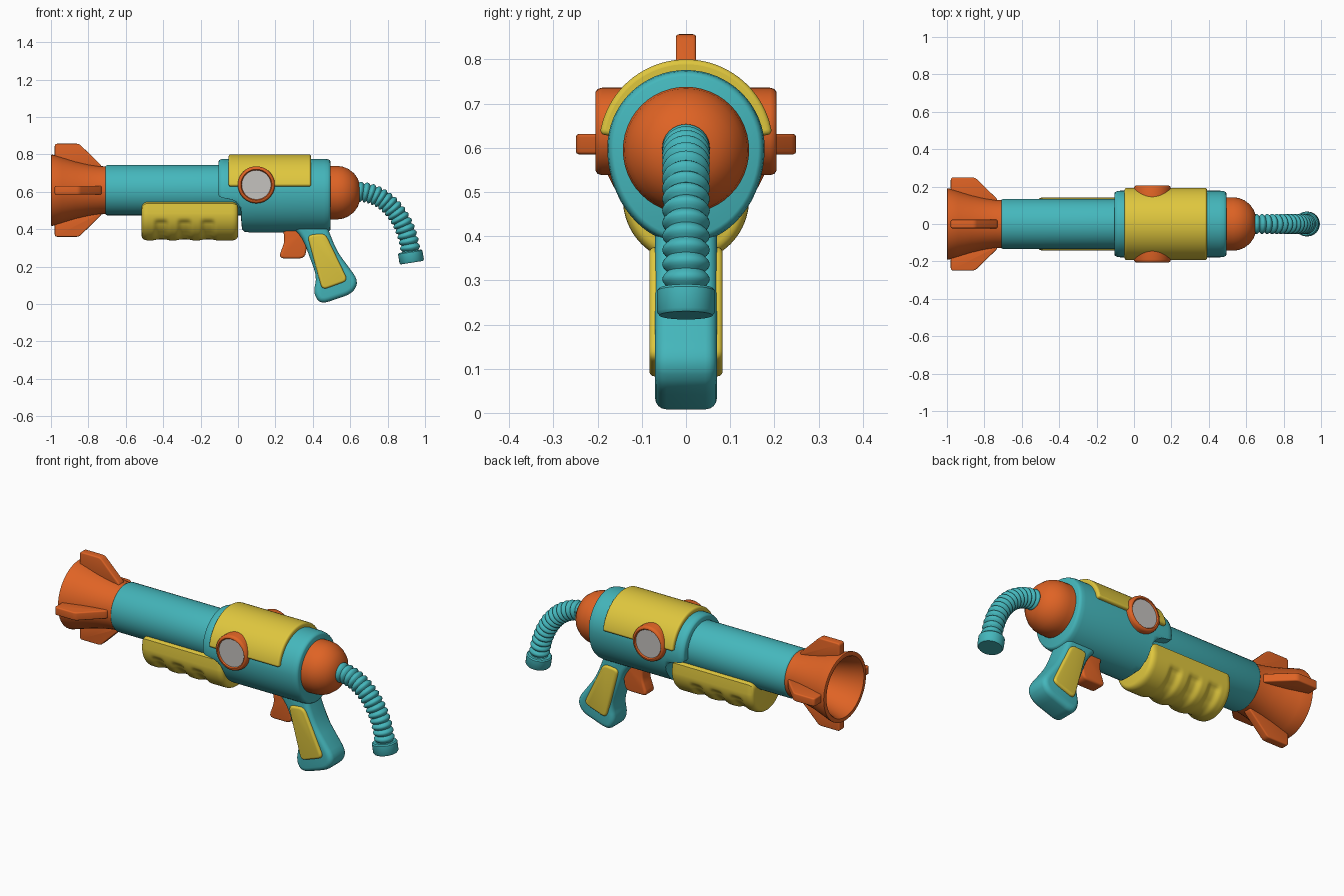
import bpy, bmesh, math
from mathutils import Matrix, Vector
from mathutils.geometry import interpolate_bezier

if "Cube" in bpy.data.objects:
    bpy.data.objects.remove(bpy.data.objects["Cube"])

def material(name, rgb):
    m = bpy.data.materials.new(name)
    m.diffuse_color = (*rgb, 1)
    m.use_nodes = True
    m.node_tree.nodes["Principled BSDF"].inputs["Base Color"].default_value = m.diffuse_color
    return m

TEAL = material("teal", (0.058, 0.47, 0.50))
ORANGE = material("orange", (0.74, 0.125, 0.018))
YELLOW = material("yellow", (0.74, 0.57, 0.048))
GREY = material("light_grey", (0.56, 0.54, 0.52))
CZ = 0.608  # height of the barrel axis

def loft(name, rings, mat, matrix=Matrix(), angle=40):
    """Skin a list of equal-length closed rings and cap both ends."""
    bm = bmesh.new()
    vs = [[bm.verts.new(matrix @ Vector(p)) for p in r] for r in rings]
    n = len(rings[0])
    for a, b in zip(vs, vs[1:]):
        for i in range(n):
            bm.faces.new((a[i], a[(i + 1) % n], b[(i + 1) % n], b[i]))
    bm.faces.new(vs[0])
    bm.faces.new(vs[-1][::-1])
    bmesh.ops.recalc_face_normals(bm, faces=bm.faces)
    for f in bm.faces:
        f.smooth = True
    me = bpy.data.meshes.new(name)
    bm.to_mesh(me)
    bm.free()
    me.set_sharp_from_angle(angle=math.radians(angle))
    me.materials.append(mat)
    ob = bpy.data.objects.new(name, me)
    bpy.context.collection.objects.link(ob)
    return ob

def lathe(name, profile, mat, matrix, n=48):
    """Revolve (x, radius) points about the x axis."""
    t = [math.tau * i / n for i in range(n)]
    return loft(name, [[(x, r * math.cos(a), r * math.sin(a)) for a in t]
                       for x, r in profile], mat, matrix)

def rounded(pts, r, seg=5):
    """Round the corners of a 2D outline."""
    out = []
    pts = [Vector(p) for p in pts]
    for i, p in enumerate(pts):
        a, b = pts[i - 1] - p, pts[(i + 1) % len(pts)] - p
        a = p + a.normalized() * min(r, a.length * 0.45)
        b = p + b.normalized() * min(r, b.length * 0.45)
        for k in range(seg):
            t = k / (seg - 1)
            out.append(a * (1 - t) ** 2 + p * 2 * t * (1 - t) + b * t * t)
    return out

def plate(name, pts, half, bevel, r, mat, matrix=Matrix()):
    """Extrude a rounded xz outline along y with soft edges."""
    p = rounded(pts, r)
    n = len(p)
    area = sum(p[i - 1].cross(p[i]) for i in range(n))
    sign = 1 if area > 0 else -1
    normals = []
    for i in range(n):
        d = (p[(i + 1) % n] - p[i - 1]).normalized()
        normals.append(Vector((-d.y, d.x)) * sign)
    steps = []
    for k in range(5):
        a = math.pi / 2 * k / 4
        steps.append((half - bevel * (1 - math.cos(a)), bevel * (1 - math.sin(a))))
    steps = [(-h, b) for h, b in steps] + [(h, b) for h, b in steps[::-1]]
    steps = [(math.copysign(half - bevel + bevel * math.cos(math.pi / 2 * k / 4), s),
              bevel * (1 - math.sin(math.pi / 2 * k / 4)))
             for s, ks in ((-1, range(5)), (1, range(4, -1, -1))) for k in ks]
    rings = [[((q + m * b).x, y, (q + m * b).y) for q, m in zip(p, normals)] for y, b in steps]
    return loft(name, rings, mat, matrix)

axis = Matrix.Translation((0, 0, CZ))

# Barrel and flared hollow muzzle
lathe("barrel", [(-0.712, 0.122), (-0.708, 0.13), (-0.70, 0.134), (0.05, 0.134)], TEAL, axis)
lathe("muzzle", [(-0.69, 0.127), (-0.74, 0.129), (-0.80, 0.138), (-0.87, 0.154), (-0.94, 0.175),
                 (-0.99, 0.19), (-0.998, 0.19), (-1.0, 0.186), (-1.0, 0.168), (-0.99, 0.162),
                 (-0.93, 0.145), (-0.85, 0.122), (-0.74, 0.105)], ORANGE, axis)

# Four muzzle fins
fin = [(-0.98, 0.172), (-0.98, 0.249), (-0.85, 0.249), (-0.73, 0.132), (-0.73, 0.115), (-0.80, 0.118)]
for i in range(4):
    plate(f"muzzle_fin_{i + 1}", fin, 0.023, 0.007, 0.015, ORANGE,
          axis @ Matrix.Rotation(i * math.pi / 2, 4, 'X'))

# Main body: egg section, with the lower front stepped away
def body_ring(x, s, zmin):
    ring = []
    for i in range(64):
        a = math.tau * i / 64
        z = 0.6 + s * math.sin(a) * (0.176 if math.sin(a) > 0 else 0.217)
        ring.append((x, s * 0.178 * math.cos(a), max(z, zmin)))
    return ring

loft("body", [body_ring(*v) for v in (
    (-0.105, 0.92, 0.585), (-0.101, 0.96, 0.575), (-0.085, 0.995, 0.567), (-0.07, 1, 0.565),
    (-0.03, 1, 0.557), (-0.01, 1, 0.545), (0.006, 1, 0.525), (0.015, 1, 0.495), (0.018, 1, 0.43),
    (0.022, 1, 0.40), (0.035, 1, 0.386), (0.06, 1, 0.3), (0.46, 1, 0.3), (0.48, 0.985, 0.3),
    (0.491, 0.96, 0.3), (0.495, 0.92, 0.3))], TEAL)

# Curved top cover
def cover_ring(x, d):
    arc = [math.radians(8 + 164 * i / 40) for i in range(41)]
    out = [(x, (0.197 - d) * math.cos(a), 0.603 + (0.197 - d) * math.sin(a)) for a in arc]
    inn = [(x, 0.155 * math.cos(a), 0.603 + 0.155 * math.sin(a)) for a in arc[::-1]]
    return out + inn

cover = loft("top_cover", [cover_ring(x, 0) for x in (-0.05, 0.39)], YELLOW)
bev = cover.modifiers.new("soft_edges", 'BEVEL')
bev.width, bev.segments, bev.angle_limit = 0.014, 4, math.radians(40)

# Round side gauges
for s, side in ((-1, "front"), (1, "back")):
    m = Matrix.Translation((0.098, 0, 0.637)) @ Matrix.Rotation(s * math.pi / 2, 4, 'Z')
    lathe(f"gauge_rim_{side}", [(0.10, 0.099), (0.19, 0.099), (0.20, 0.096), (0.205, 0.089),
                                (0.205, 0.083), (0.199, 0.078), (0.192, 0.078)], ORANGE, m)
    lathe(f"gauge_face_{side}", [(0.19, 0.079), (0.198, 0.079)], GREY, m)

# Rear dome
lathe("rear_dome", [(0.47, 0.143), (0.53, 0.143), (0.56, 0.139), (0.59, 0.127), (0.62, 0.104),
                    (0.64, 0.076), (0.651, 0.045), (0.655, 0.01)],
      ORANGE, Matrix.Translation((0, 0, 0.595)))

# Ribbed hose along a curve, with an end cap
RIBS, PER = 16, 6
path = interpolate_bezier(Vector((0.64, 0, 0.60)), Vector((0.80, 0, 0.60)),
                          Vector((0.915, 0, 0.44)), Vector((0.925, 0, 0.25)), RIBS * PER + 1)
rings = []
for i, p in enumerate(path):
    d = (path[min(i + 1, len(path) - 1)] - path[max(i - 1, 0)]).normalized()
    side = Vector((-d.z, 0, d.x))
    r = 0.042 + 0.012 * abs(math.sin(math.pi * i / PER))
    rings.append([p + r * (side * math.cos(a) + Vector((0, math.sin(a), 0)))
                  for a in (math.tau * k / 32 for k in range(32))])
loft("hose", rings, TEAL, angle=60)
lathe("hose_cap", [(0, 0.06), (0.006, 0.066), (0.054, 0.066), (0.062, 0.06)], TEAL,
      Matrix.Translation((0.92, 0, 0.282)) @ Matrix.Rotation(math.radians(81), 4, 'Y'))

# Fore grip with finger grooves
def grip_ring(x):
    e = min(x + 0.515, 0.0 - x)                      # distance to the nearer end
    k = max(0, 1 - e / 0.03)
    s = 1 - 0.16 * (1 - math.sqrt(1 - k * k))
    g = max(math.exp(-((x - c) / 0.034) ** 4) for c in (-0.41, -0.285, -0.16))
    ring = []
    for i in range(41):
        a = math.pi + math.pi * i / 40
        z = 0.485 + 0.145 * math.sin(a)
        h = min(1, max(0, (0.455 - z) / 0.025))
        h *= 1 - 0.6 * max(0, -math.sin(a) - 0.8) / 0.2
        f = s * (1 - 0.1 * g * h)
        ring.append((x, 0.143 * f * math.cos(a), 0.485 + 0.145 * f * math.sin(a)))
    top = 0.545 - 0.2 * (1 - s)
    return ring + [(x, 0.138 * s, top - 0.008), (x, 0.12 * s, top),
                   (x, -0.12 * s, top), (x, -0.138 * s, top - 0.008)]

ends = [0, 0.002, 0.006, 0.012, 0.02, 0.03]
xs = [-0.515 + e for e in ends] + [-0.478 + 0.441 * i / 60 for i in range(61)] + [-e for e in ends[::-1]]
loft("fore_grip", [grip_ring(x) for x in xs], YELLOW)

# Handle, its inlaid pads and the trigger
plate("handle", [(0.27, 0.43), (0.345, 0.355), (0.422, 0.145), (0.402, 0.06), (0.44, -0.003),
                 (0.615, 0.057), (0.645, 0.125), (0.53, 0.28), (0.485, 0.39), (0.46, 0.47)],
      0.07, 0.026, 0.05, TEAL)
plate("handle_pads", [(0.37, 0.368), (0.466, 0.378), (0.588, 0.125), (0.45, 0.075)],
      0.083, 0.012, 0.03, YELLOW)
plate("trigger", [(0.235, 0.42), (0.252, 0.34), (0.215, 0.243), (0.36, 0.243), (0.38, 0.42)],
      0.04, 0.012, 0.035, ORANGE)
